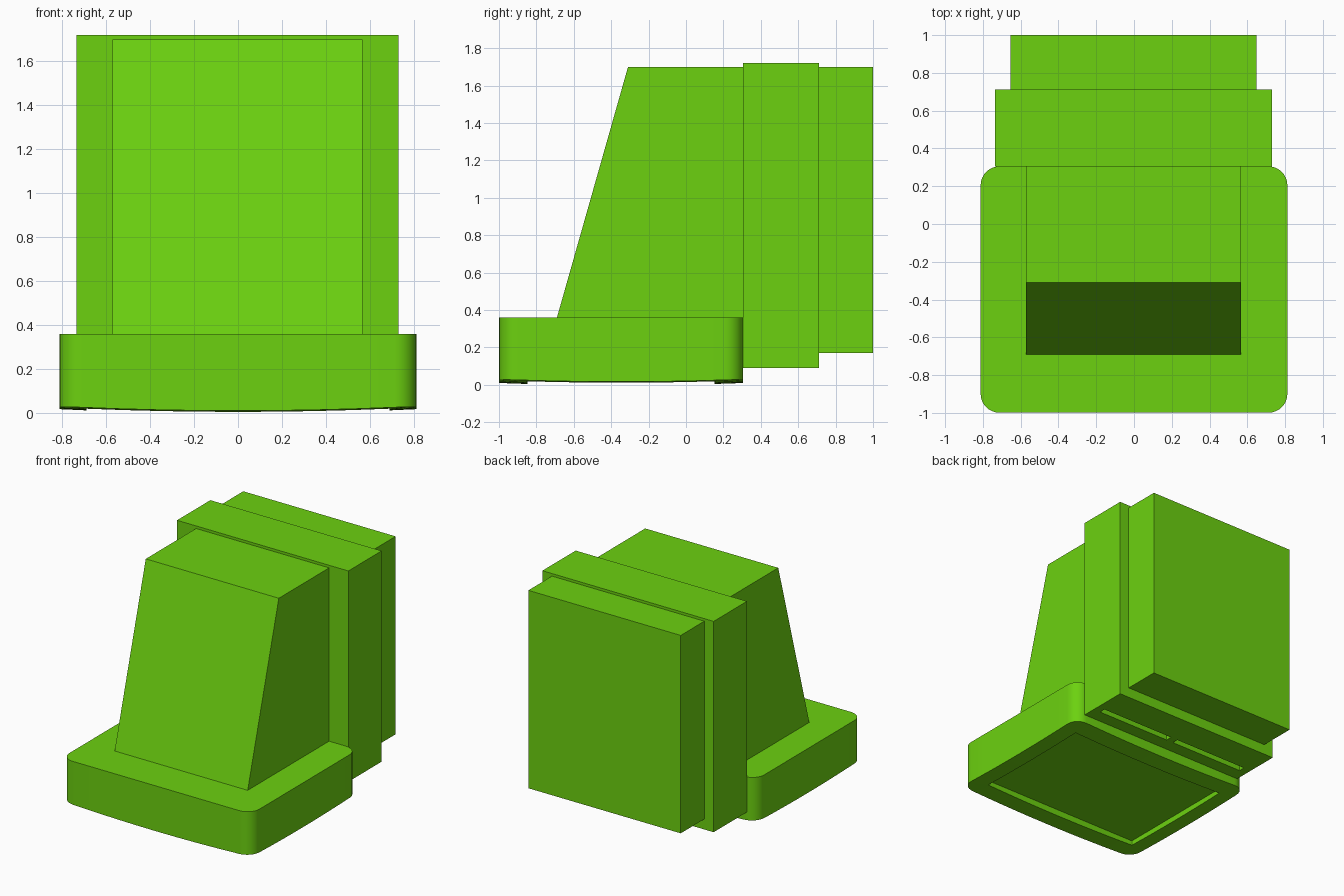
import bpy, bmesh, math

cube = bpy.data.objects.get("Cube")
if cube:
    bpy.data.objects.remove(cube, do_unlink=True)

GREEN = (0.15, 0.64, 0.005, 1.0)
mat = bpy.data.materials.new("leaf_green")
mat.use_nodes = True
mat.diffuse_color = GREEN
mat.node_tree.nodes["Principled BSDF"].inputs["Base Color"].default_value = GREEN


def finish(name, bm):
    """Turn a bmesh into a green object."""
    bmesh.ops.recalc_face_normals(bm, faces=bm.faces)
    mesh = bpy.data.meshes.new(name)
    bm.to_mesh(mesh)
    bm.free()
    mesh.materials.append(mat)
    obj = bpy.data.objects.new(name, mesh)
    bpy.context.collection.objects.link(obj)
    return obj


def extrude_side(name, profile, x0, x1):
    """Extrude a (y, z) profile from x0 to x1."""
    bm = bmesh.new()
    face = bm.faces.new([bm.verts.new((x0, y, z)) for y, z in profile])
    moved = bmesh.ops.extrude_face_region(bm, geom=[face])["geom"]
    verts = [v for v in moved if isinstance(v, bmesh.types.BMVert)]
    bmesh.ops.translate(bm, verts=verts, vec=(x1 - x0, 0, 0))
    return finish(name, bm)


def box(name, x0, x1, y0, y1, z0, z1):
    return extrude_side(name, [(y0, z0), (y1, z0), (y1, z1), (y0, z1)], x0, x1)


def rounded_rect(hx, hy, r, cy, side=8, corner=8):
    """Closed outline with evenly divided sides and round corners."""
    arcs = []
    for k, (sx, sy) in enumerate([(1, 1), (-1, 1), (-1, -1), (1, -1)]):
        angles = [math.pi / 2 * (k + i / corner) for i in range(corner + 1)]
        arcs.append([(sx * (hx - r) + r * math.cos(a),
                      cy + sy * (hy - r) + r * math.sin(a)) for a in angles])
    pts = []
    for k, arc in enumerate(arcs):
        (ax, ay), (bx, by) = arc[-1], arcs[(k + 1) % 4][0]
        pts += arc
        pts += [(ax + (bx - ax) * i / side, ay + (by - ay) * i / side)
                for i in range(1, side)]
    return pts


# Base: rounded block with a gently domed, recessed underside
HX, HY, CY = 0.812, 0.652, -0.347


def dome(x, y):
    u, v = x / HX, (y - CY) / HY
    return 0.03 - 0.02 * (1 - u * u) - 0.013 * (1 - v * v)


outer = rounded_rect(HX, HY, 0.1, CY)
inner = rounded_rect(0.69, 0.5, 0.004, CY)
bm = bmesh.new()
loops = [[bm.verts.new(p) for p in ring] for ring in (
    [(x, y, 0.36) for x, y in outer],
    [(x, y, dome(x, y)) for x, y in outer],
    [(x, y, dome(x, y)) for x, y in inner],
    [(x, y, 0.055) for x, y in inner])]
for a, b in zip(loops, loops[1:]):
    for i in range(len(a)):
        j = (i + 1) % len(a)
        bm.faces.new((a[i], a[j], b[j], b[i]))
bm.faces.new(loops[0])
bm.faces.new(loops[-1])
base = finish("base", bm)
bpy.ops.object.select_all(action="DESELECT")
base.select_set(True)
bpy.context.view_layer.objects.active = base
bpy.ops.object.shade_smooth_by_angle(angle=math.radians(30))

# Sloped body standing on the base
extrude_side("sloped_body",
             [(-0.69, 0.36), (0.305, 0.36), (0.305, 1.7), (-0.31, 1.7)],
             -0.572, 0.566)

# Collar slab with two narrow slots underneath
collar = box("collar", -0.735, 0.73, 0.305, 0.712, 0.09, 1.72)
for side in (-1, 1):
    x0, x1 = sorted((side * 0.03, side * 0.67))
    cutter = box("slot_cutter", x0, x1, 0.41, 0.46, 0.0, 0.17)
    cutter.hide_render = True
    mod = collar.modifiers.new("slot", "BOOLEAN")
    mod.operation = "DIFFERENCE"
    mod.solver = "EXACT"
    mod.object = cutter
    bpy.context.view_layer.objects.active = collar
    bpy.ops.object.modifier_apply(modifier=mod.name)
    bpy.data.objects.remove(cutter, do_unlink=True)

# Back slab
box("back_slab", -0.655, 0.648, 0.712, 1.0, 0.17, 1.7)
